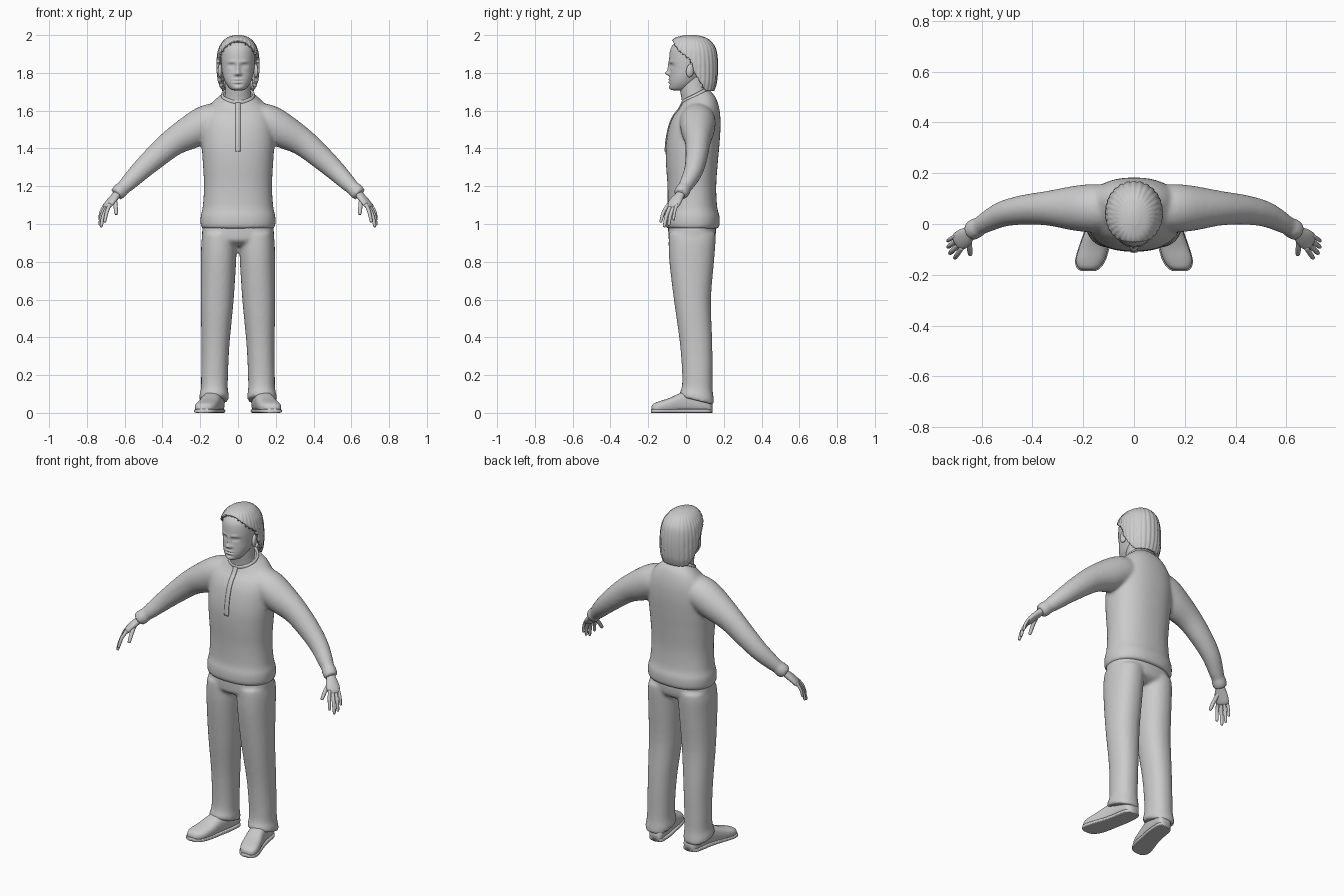
import bpy, bmesh, math
from mathutils import Vector, Matrix

if "Cube" in bpy.data.objects:
    bpy.data.objects.remove(bpy.data.objects["Cube"])

grey = bpy.data.materials.new("plain_grey")
grey.diffuse_color = (0.6, 0.6, 0.6, 1)
grey.use_nodes = True
grey.node_tree.nodes["Principled BSDF"].inputs["Base Color"].default_value = grey.diffuse_color


def smooth_rows(rows, steps):
    """Catmull-Rom interpolation of equal-length number tuples."""
    out = []
    for i in range(len(rows) - 1):
        a, b, c, d = rows[max(i - 1, 0)], rows[i], rows[i + 1], rows[min(i + 2, len(rows) - 1)]
        for k in range(steps):
            t = k / steps
            out.append([0.5 * (2 * q + (r - p) * t + (2 * p - 5 * q + 4 * r - s) * t * t
                               + (3 * q - p - 3 * r + s) * t ** 3) for p, q, r, s in zip(a, b, c, d)])
    return out + [list(rows[-1])]


def unit_ring(n, power=2.0):
    f = lambda v: math.copysign(abs(v) ** (2 / power), v)
    return [(f(math.cos(2 * math.pi * i / n)), f(math.sin(2 * math.pi * i / n))) for i in range(n)]


def skin(bm, rings):
    """Joins point rings into a closed, capped surface."""
    loops = [[bm.verts.new(p) for p in ring] for ring in rings]
    n = len(loops[0])
    for a, b in zip(loops, loops[1:]):
        for i in range(n):
            bm.faces.new((a[i], a[(i + 1) % n], b[(i + 1) % n], b[i]))
    bm.faces.new(loops[0])
    bm.faces.new(loops[-1])


def stack(bm, rows, n=48, steps=4, power=2.3):
    """Level rings: z, centre x, front y, back y, half width, tilt."""
    rings = []
    for z, cx, yf, yb, rx, tilt in smooth_rows(rows, steps):
        ry = (yb - yf) / 2
        rings.append([Vector((cx + rx * u, (yf + yb) / 2 + ry * v, z + tilt * ry * v))
                      for u, v in unit_ring(n, power)])
    skin(bm, rings)


def tube(bm, rows, side, n=20, steps=4):
    """Rings across a path: x, y, z, radius along side, radius across it."""
    rows = smooth_rows(rows, steps)
    pts = [Vector(r[:3]) for r in rows]
    rings = []
    for i, r in enumerate(rows):
        t = (pts[min(i + 1, len(pts) - 1)] - pts[max(i - 1, 0)]).normalized()
        a = Vector(side)
        a = (a - t * a.dot(t)).normalized()
        b = t.cross(a)
        rings.append([pts[i] + a * r[3] * u + b * r[4] * v for u, v in unit_ring(n)])
    skin(bm, rings)


def finish(name, bm, fuse=0):
    bmesh.ops.recalc_face_normals(bm, faces=bm.faces[:])
    for f in bm.faces:
        f.smooth = True
    me = bpy.data.meshes.new(name)
    bm.to_mesh(me)
    bm.free()
    me.materials.append(grey)
    ob = bpy.data.objects.new(name, me)
    bpy.context.collection.objects.link(ob)
    if fuse:  # melt overlapping volumes into one soft garment
        m = ob.modifiers.new("fuse", 'REMESH')
        m.mode, m.voxel_size, m.use_smooth_shade = 'VOXEL', fuse, True
        m = ob.modifiers.new("soften", 'SMOOTH')
        m.factor, m.iterations = 0.5, 5
    return ob


def flip(rows, s):
    return [(r[0] * s,) + tuple(r[1:]) for r in rows]


# Sweater: torso with a rolled hem, and both sleeves
bm = bmesh.new()
stack(bm, [(0.975, 0, -.095, .165, .187, 0), (0.99, 0, -.108, .177, .197, 0), (1.04, 0, -.108, .178, .198, 0),
           (1.09, 0, -.098, .165, .187, 0), (1.2, 0, -.098, .160, .180, 0), (1.32, 0, -.106, .168, .186, 0),
           (1.42, 0, -.106, .177, .192, 0), (1.52, 0, -.088, .183, .190, 0), (1.59, 0, -.062, .178, .172, .1),
           (1.64, 0, -.035, .158, .135, .3), (1.67, 0, -.022, .128, .098, .45), (1.685, 0, -.015, .115, .08, .5)])
sleeve = [(.06, .06, 1.55, .085, .09), (.15, .062, 1.54, .095, .095), (.235, .062, 1.495, .088, .092),
          (.34, .062, 1.435, .068, .074), (.44, .055, 1.352, .058, .063), (.52, .038, 1.278, .050, .053),
          (.585, .005, 1.213, .040, .043), (.61, -.010, 1.190, .035, .037), (.618, -.014, 1.182, .040, .041),
          (.64, -.028, 1.160, .038, .039), (.645, -.031, 1.155, .030, .030)]
for s in (-1, 1):
    tube(bm, flip(sleeve, s), (0, 1, 0), n=32)
sweater = finish("sweater", bm, fuse=.010)

# Collar band around the neck
bm = bmesh.new()
N, M = 48, 8
grid = []
for i in range(N):
    a = 2 * math.pi * i / N
    c = Vector((.083 * math.cos(a), .052 + .069 * math.sin(a), 1.68 + .035 * math.sin(a)))
    out = Vector((math.cos(a), math.sin(a), 0))
    grid.append([bm.verts.new(c + out * .007 * math.cos(b) + Vector((0, 0, .013 * math.sin(b))))
                 for b in (2 * math.pi * j / M for j in range(M))])
for i in range(N):
    for j in range(M):
        p, q = grid[i], grid[(i + 1) % N]
        bm.faces.new((p[j], q[j], q[(j + 1) % M], p[(j + 1) % M]))
finish("collar", bm)

# Button placket laid onto the chest
bm = bmesh.new()
bmesh.ops.create_grid(bm, x_segments=2, y_segments=30, size=1,
                      matrix=Matrix.Translation((0, -.3, 1.513)) @ Matrix.Rotation(math.pi / 2, 4, 'X')
                      @ Matrix.Diagonal((.013, .13, 1, 1)))
placket = finish("placket", bm)
m = placket.modifiers.new("lay", 'SHRINKWRAP')
m.target, m.wrap_method, m.offset = sweater, 'PROJECT', .003
m.use_project_y, m.use_positive_direction, m.use_negative_direction = True, True, False
m = placket.modifiers.new("cloth", 'SOLIDIFY')
m.thickness, m.offset = .006, 0

# Trousers: hips and two straight legs
bm = bmesh.new()
stack(bm, [(.885, 0, -.05, .11, .15, 0), (.91, 0, -.088, .148, .186, 0), (.95, 0, -.094, .158, .190, 0),
           (1.0, 0, -.094, .158, .188, 0)])
leg = [(.065, .128, -.034, .148, .077, -.25), (.09, .127, -.032, .147, .078, -.2), (.13, .125, -.022, .141, .071, -.1),
       (.2, .124, -.020, .140, .071, 0), (.3, .121, -.026, .140, .072, 0), (.4, .118, -.036, .138, .076, 0),
       (.6, .110, -.064, .132, .087, 0), (.8, .103, -.088, .148, .093, 0), (.9, .100, -.092, .156, .094, 0),
       (.95, .097, -.090, .156, .090, 0)]
for s in (-1, 1):
    stack(bm, [(r[0], r[1] * s) + r[2:] for r in leg], power=2.2)
finish("trousers", bm, fuse=.010)

# Shoes: rounded uppers on flat soles; rows are y, centre x, half width, height
shoe = [(.140, .112, .025, .05), (.125, .115, .042, .08), (.09, .12, .048, .11), (.03, .128, .050, .12),
        (-.03, .142, .052, .105), (-.09, .158, .057, .078), (-.14, .172, .056, .062), (-.17, .179, .042, .05),
        (-.182, .181, .022, .036)]
for s, label in ((-1, "right"), (1, "left")):
    for part, grow, top in (("shoe", 0, 1), ("sole", .004, .25)):
        bm = bmesh.new()
        rings = []
        for y, cx, w, h in smooth_rows(shoe, 4):
            h = h if top == 1 else .02
            rings.append([Vector((s * cx + (w + grow) * u, y - grow, h * (v + 1) / 2))
                          for u, v in unit_ring(28, 2.6 if top == 1 else 6)])
        skin(bm, rings)
        finish(label + "_" + part, bm)

# Hands: palm, four fingers and a thumb
fingers = [((.677, -.092, 1.105), (.694, -.118, 1.065), (.705, -.133, 1.015), .0095),
           ((.688, -.080, 1.095), (.712, -.103, 1.045), (.724, -.114, .99), .010),
           ((.698, -.064, 1.095), (.722, -.083, 1.045), (.731, -.090, .998), .0095),
           ((.704, -.048, 1.105), (.725, -.060, 1.065), (.733, -.066, 1.025), .008),
           ((.652, -.048, 1.135), (.648, -.090, 1.095), (.645, -.118, 1.055), .011)]
palm = [(.622, -.016, 1.178, .024, .021), (.645, -.033, 1.152, .027, .020), (.668, -.053, 1.125, .037, .019),
        (.690, -.069, 1.098, .037, .016), (.698, -.075, 1.086, .028, .010)]
for s, label in ((-1, "right"), (1, "left")):
    bm = bmesh.new()
    tube(bm, flip(palm, s), (-.5 * s, -.85, 0))
    for a, b, c, r in fingers:
        end = [c[i] + (c[i] - b[i]) * .12 for i in range(3)]
        tube(bm, flip([(*a, r, r), (*b, r, r), (*c, r * .8, r * .8), (*end, .002, .002)], s), (0, 1, .2), n=12)
    finish(label + "_hand", bm)

# Neck
bm = bmesh.new()
stack(bm, [(1.62, 0, -.015, .12, .078, .3), (1.68, 0, -.024, .115, .070, .2), (1.73, 0, -.035, .112, .066, 0),
           (1.80, 0, -.030, .11, .065, 0)], power=2)
finish("neck", bm)

# Head, with facial features pushed out of the front
bm = bmesh.new()
stack(bm, [(1.708, 0, -.068, -.01, .022, 0), (1.716, 0, -.084, .02, .042, 0), (1.745, 0, -.089, .06, .064, 0),
           (1.78, 0, -.087, .09, .078, 0), (1.82, 0, -.085, .12, .086, 0), (1.87, 0, -.089, .135, .090, 0),
           (1.92, 0, -.084, .14, .089, 0), (1.95, 0, -.068, .13, .080, 0), (1.972, 0, -.042, .11, .060, 0),
           (1.985, 0, -.01, .07, .030, 0)], n=96, steps=8, power=2.1)
g = lambda d, w: math.exp(-(d / w) ** 2)
# x, z, width, height, push
features = [(0, 1.797, .013, .011, .022), (0, 1.818, .010, .018, .013), (0, 1.845, .009, .016, .006),
            (-.014, 1.793, .008, .007, .007), (.014, 1.793, .008, .007, .007),
            (-.034, 1.839, .017, .010, -.012), (.034, 1.839, .017, .010, -.012),
            (-.034, 1.838, .011, .006, .006), (.034, 1.838, .011, .006, .006),
            (-.034, 1.859, .022, .007, .005), (.034, 1.859, .022, .007, .005),
            (0, 1.765, .024, .005, .006), (0, 1.758, .026, .003, -.006), (0, 1.750, .020, .005, .006),
            (0, 1.738, .022, .005, -.004), (0, 1.720, .022, .010, .005)]
for v in bm.verts:
    if v.co.y < 0:
        x, z = v.co.x, v.co.z
        v.co.y -= sum(p * g(x - fx, w) * g(z - fz, h) for fx, fz, w, h, p in features)
finish("head", bm)

# Ears
for s, label in ((-1, "right"), (1, "left")):
    bm = bmesh.new()
    bmesh.ops.create_uvsphere(bm, u_segments=16, v_segments=10, radius=1,
                              matrix=Matrix.Translation((s * .094, .022, 1.812)) @ Matrix.Rotation(s * .3, 4, 'Z')
                              @ Matrix.Rotation(-.15, 4, 'X') @ Matrix.Diagonal((.012, .022, .036, 1)))
    finish(label + "_ear", bm)

# Hair: ridged shell, open over the face and swept back to the nape
bm = bmesh.new()
stack(bm, [(1.705, 0, .02, .150, .088, 0), (1.75, 0, -.03, .164, .106, 0), (1.82, 0, -.08, .170, .114, 0),
           (1.88, 0, -.095, .168, .113, 0), (1.93, 0, -.095, .158, .103, 0), (1.965, 0, -.082, .135, .083, 0),
           (1.987, 0, -.055, .105, .058, 0), (2.0, 0, -.005, .055, .02, 0)], n=120, steps=6, power=2.05)
for v in bm.verts:
    a = math.atan2(v.co.y - .035, v.co.x)
    k = 1 - .045 * (1 - abs(math.sin(15 * a))) ** 2
    v.co.x *= k
    v.co.y = .035 + (v.co.y - .035) * k
line = [(1.69, .12), (1.72, .095), (1.76, .07), (1.80, .045), (1.87, .022), (1.91, -.03), (1.95, -.062), (2.02, -.09)]


def hairline(z):
    for (z0, y0), (z1, y1) in zip(line, line[1:]):
        if z <= z1:
            return y0 + (y1 - y0) * (z - z0) / (z1 - z0)
    return line[-1][1]


gone = [f for f in bm.faces if f.calc_center_median().y < hairline(f.calc_center_median().z)
        or f.calc_center_median().z < 1.706]
bmesh.ops.delete(bm, geom=gone, context='FACES')
hair = finish("hair", bm)
m = hair.modifiers.new("thickness", 'SOLIDIFY')
m.thickness, m.offset = .018, -1
